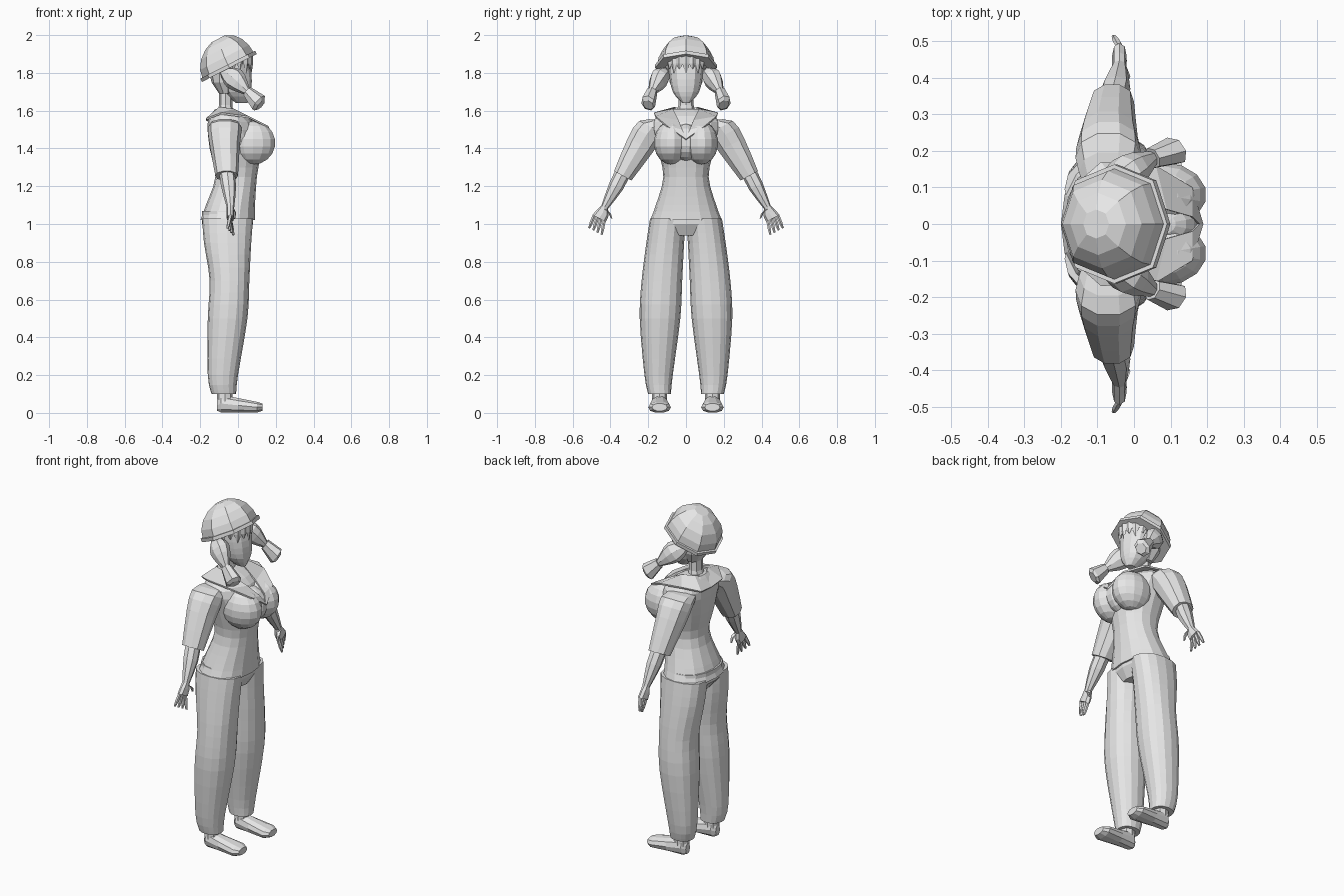
import bpy, bmesh, math
from mathutils import Vector

cube = bpy.data.objects.get("Cube")
if cube:
    bpy.data.objects.remove(cube)

light_grey = (0.8, 0.8, 0.8, 1)
grey = bpy.data.materials.new("plain_grey")
grey.diffuse_color = light_grey
grey.use_nodes = True
grey.node_tree.nodes["Principled BSDF"].inputs["Base Color"].default_value = light_grey

FORWARD, SIDEWAYS, UP = Vector((1, 0, 0)), Vector((0, 1, 0)), Vector((0, 0, 1))
SIDES = (("left", 1), ("right", -1))


def finish(name, bm):
    """Turn a bmesh into a grey object with outward normals."""
    bmesh.ops.recalc_face_normals(bm, faces=bm.faces[:])
    mesh = bpy.data.meshes.new(name)
    bm.to_mesh(mesh)
    bm.free()
    mesh.materials.append(grey)
    part = bpy.data.objects.new(name, mesh)
    bpy.context.collection.objects.link(part)
    return part


def smooth_rows(rows, steps):
    """Fill in rows between the key rows along a smooth spline."""
    keys = [Vector(row) for row in rows]
    filled = []
    for i in range(len(keys) - 1):
        start, end = keys[i], keys[i + 1]
        start_slope = (end - keys[max(i - 1, 0)]) / 2
        end_slope = (keys[min(i + 2, len(keys) - 1)] - start) / 2
        for step in range(steps):
            t = step / steps
            blend = t * t * (3 - 2 * t)
            filled.append(start * (1 - blend) + end * blend
                          + start_slope * (t * (1 - t) ** 2) - end_slope * (t * t * (1 - t)))
    return filled + [keys[-1]]


def rounded(value):
    """Slightly fuller than a plain ellipse."""
    return math.copysign(abs(value) ** 0.9, value)


def tube(name, rows, u=FORWARD, v=SIDEWAYS, sides=8, mirror=1, steps=1):
    """Loft capped rings; each row is centre x, y, z, then radius along u and v."""
    bm = bmesh.new()
    rings = []
    for x, y, z, radius_u, radius_v in smooth_rows(rows, steps):
        ring = []
        for i in range(sides):
            angle = math.tau * i / sides
            point = Vector((x, y, z))
            point += u * radius_u * rounded(math.cos(angle))
            point += v * radius_v * rounded(math.sin(angle))
            point.y *= mirror
            ring.append(bm.verts.new(point))
        rings.append(ring)
    for lower, upper in zip(rings, rings[1:]):
        for i in range(sides):
            j = (i + 1) % sides
            bm.faces.new((lower[i], lower[j], upper[j], upper[i]))
    bm.faces.new(rings[0])
    bm.faces.new(rings[-1])
    return finish(name, bm)


def upright(name, rows, **options):
    """Upright loft; each row is height, back, front, inner side, outer side."""
    tube(name, [((back + front) / 2, (inner + outer) / 2, height,
                 (front - back) / 2, (outer - inner) / 2)
                for height, back, front, inner, outer in rows], **options)


def centred(name, rows, **options):
    """Upright loft on the middle line; each row is height, back, front, half width."""
    upright(name, [(height, back, front, -half, half) for height, back, front, half in rows],
            **options)


def ball(name, centre, radii):
    bm = bmesh.new()
    bmesh.ops.create_uvsphere(bm, u_segments=14, v_segments=9, radius=1)
    bmesh.ops.scale(bm, vec=radii, verts=bm.verts)
    bmesh.ops.translate(bm, vec=centre, verts=bm.verts)
    finish(name, bm)


# Jacket and hips
centred("jacket", [(1.02, -.2, .09, .19), (1.1, -.17, .09, .16), (1.25, -.12, .1, .12),
                   (1.4, -.15, .12, .15), (1.54, -.16, .08, .18), (1.61, -.12, -.02, .08)],
        sides=16, steps=3)
ball("jacket_chest", (.08, 0, 1.43), (.1, .08, .1))
centred("trouser_seat", [(.94, -.14, .05, .08), (1, -.19, .08, .18), (1.07, -.19, .08, .17)],
        sides=16)

# Neck, head and hair under the helmet
centred("neck", [(1.56, -.12, -.02, .06), (1.63, -.1, -.03, .04), (1.72, -.1, -.03, .04)])
centred("head", [(1.64, -.01, .05, .02), (1.7, -.08, .07, .07), (1.8, -.14, .07, .09),
                 (1.92, -.14, .04, .09)], sides=12, steps=3)
centred("back_hair", [(1.69, -.1, -.03, .06), (1.75, -.14, -.01, .09), (1.83, -.16, .03, .1),
                      (1.92, -.14, .03, .09)], sides=10)
for i in range(9):
    angle = math.radians(20 * (i - 4))
    outward = Vector((math.cos(angle), math.sin(angle), 0))
    along = UP.cross(outward)
    x, y = .12 * outward.x - .05, .1 * outward.y
    tip = 1.8 + .02 * (i % 2)
    tube(f"fringe_{i + 1}", [(x, y, 1.9, .01, .02), (x, y, 1.85, .01, .02),
                             (x, y, tip, .002, .003)], outward, along, sides=4)

# Helmet tilted back, with a thin brim
tilt = math.radians(27)
helmet_forward = Vector((math.cos(tilt), 0, math.sin(tilt)))
helmet_up = Vector((-math.sin(tilt), 0, math.cos(tilt)))
helmet_centre = Vector((-.05, 0, 1.835))


def helmet_part(name, rings):
    """Each ring is height, forward shift and radius in the helmet's own frame."""
    tube(name, [(*(helmet_centre + helmet_up * height + helmet_forward * shift), radius, radius)
                for height, shift, radius in rings], helmet_forward)


slices = [math.radians(75) * i / 4 for i in range(5)]
helmet_part("helmet_dome", [(.16 * math.sin(a), .02 * math.sin(a) ** 2, .153 * math.cos(a))
                            for a in slices])
helmet_part("helmet_brim", [(-.01, 0, .163), (.01, 0, .163)])

# Open collar with broad lapels
inner_edge = [(-.12, 0, 1.6), (-.1, .06, 1.62), (-.02, .07, 1.61), (.09, .04, 1.55),
              (.16, .02, 1.5), (.18, 0, 1.46)]
outer_edge = [(-.17, 0, 1.55), (-.17, .1, 1.56), (-.09, .17, 1.59), (.06, .16, 1.57),
              (.16, .1, 1.52), (.19, 0, 1.45)]
bm = bmesh.new()
for label, side in SIDES:
    inner, outer = ([bm.verts.new((x, y * side, z)) for x, y, z in edge]
                    for edge in (inner_edge, outer_edge))
    for i in range(len(inner) - 1):
        bm.faces.new((inner[i], inner[i + 1], outer[i + 1], outer[i]))
bmesh.ops.remove_doubles(bm, verts=bm.verts[:], dist=.001)
collar = finish("collar", bm)
collar.modifiers.new("thickness", "SOLIDIFY").thickness = .01

# Parts that come in pairs
across_arm = Vector((0, .88, .47))
tail_up, tail_side = Vector((.65, 0, .76)), Vector((-.27, .93, .23))
for label, side in SIDES:
    # Bust
    ball(f"{label}_bust", (.08, .08 * side, 1.43), (.12, .09, .115))

    # Trouser leg
    upright(f"{label}_trouser_leg",
            [(.1, -.14, -.01, .08, .2), (.2, -.16, 0, .07, .22), (.5, -.16, .05, .03, .245),
             (.7, -.15, .06, .02, .235), (.9, -.18, .07, .01, .21), (1.03, -.19, .08, 0, .19)],
            sides=16, mirror=side, steps=3)

    # Ankle and shoe
    tube(f"{label}_ankle", [(-.07, .14, .04, .04, .04), (-.07, .14, .15, .04, .04)], mirror=side)
    tube(f"{label}_shoe",
         [(-.11, .14, .04, .02, .03), (-.09, .14, .05, .04, .05), (0, .14, .04, .05, .04),
          (.1, .14, .03, .06, .03), (.13, .14, .03, .04, .02)],
         SIDEWAYS, UP, sides=10, mirror=side)

    # Sleeve and forearm
    tube(f"{label}_sleeve",
         [(-.07, .11, 1.53, .07, .05), (-.07, .18, 1.51, .09, .08), (-.07, .24, 1.42, .08, .08),
          (-.06, .335, 1.255, .06, .055)], FORWARD, across_arm, sides=10, mirror=side, steps=2)
    tube(f"{label}_forearm",
         [(-.06, .33, 1.28, .04, .04), (-.05, .37, 1.2, .04, .04), (-.04, .43, 1.09, .02, .02)],
         FORWARD, across_arm, mirror=side, steps=2)

    # Hand with spread fingers
    knuckles = Vector((-.04, .46, 1.03))
    tube(f"{label}_palm", [(-.04, .43, 1.09, .02, .02), (-.04, .44, 1.06, .02, .035),
                           (*knuckles, .02, .04)], FORWARD, across_arm, mirror=side)
    for i in range(4):
        spread = i - 1.5
        base = knuckles + across_arm * spread * .02
        tip = base + Vector((-.01 * spread, .02, -.07)) + across_arm * spread * .005
        tube(f"{label}_finger_{i + 1}", [(*base, .01, .01), (*base.lerp(tip, .6), .01, .01),
                                         (*tip, .006, .006)],
             FORWARD, across_arm, sides=6, mirror=side)
    tube(f"{label}_thumb", [(-.03, .43, 1.08, .01, .015), (-.02, .405, 1.06, .01, .01),
                            (-.02, .395, 1.03, .006, .006)],
         FORWARD, across_arm, sides=6, mirror=side)

    # Bunched hair tied low, flaring at the end
    tube(f"{label}_bunch", [(-.08, .1, 1.81, .02, .02), (-.02, .14, 1.77, .06, .05),
                            (.05, .18, 1.7, .02, .02)],
         tail_up, tail_side, mirror=side, steps=3)
    tube(f"{label}_bunch_end", [(.05, .18, 1.7, .03, .03), (.11, .2, 1.64, .05, .04),
                                (.12, .2, 1.63, .03, .03)],
         tail_up, tail_side, sides=7, mirror=side)
